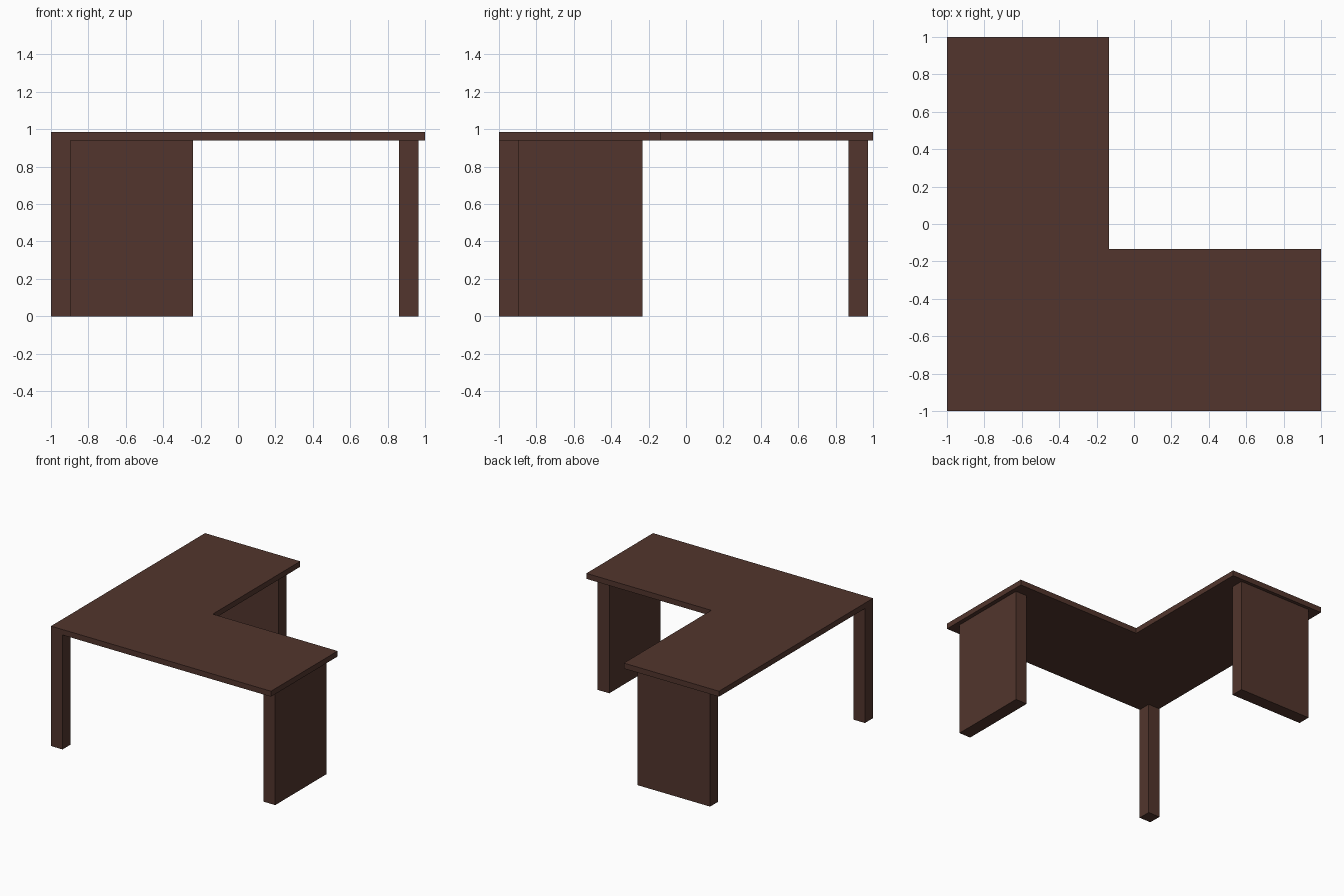
import bpy
import bmesh

if "Cube" in bpy.data.objects:
    bpy.data.objects.remove(bpy.data.objects["Cube"])

# one dark wood colour
wood = bpy.data.materials.new("dark brown wood")
wood.diffuse_color = (0.084, 0.036, 0.026, 1.0)
wood.use_nodes = True
wood.node_tree.nodes["Principled BSDF"].inputs["Base Color"].default_value = wood.diffuse_color

TOP, UNDER = 0.985, 0.94


def prism(name, outline, z0, z1):
    """Extrude a flat xy outline from z0 to z1."""
    bm = bmesh.new()
    face = bm.faces.new([bm.verts.new((x, y, z0)) for x, y in outline])
    ext = bmesh.ops.extrude_face_region(bm, geom=[face], use_keep_orig=True)
    for v in ext["geom"]:
        if isinstance(v, bmesh.types.BMVert):
            v.co.z = z1
    bmesh.ops.recalc_face_normals(bm, faces=bm.faces)
    mesh = bpy.data.meshes.new(name)
    bm.to_mesh(mesh)
    bm.free()
    mesh.materials.append(wood)
    obj = bpy.data.objects.new(name, mesh)
    bpy.context.collection.objects.link(obj)
    return obj


def support(name, x0, x1, y0, y1):
    """Upright board or post from the floor to the underside of the top."""
    return prism(name, [(x0, y0), (x1, y0), (x1, y1), (x0, y1)], 0.0, UNDER)


# L-shaped desk top
prism("desk_top", [(-1, -1), (1, -1), (1, -0.135), (-0.135, -0.135),
                   (-0.135, 1), (-1, 1)], UNDER, TOP)

# square post at the outer corner, flush with the top
support("corner_leg", -1.0, -0.895, -1.0, -0.895)

# wide panel legs near the end of each wing
support("right_panel_leg", 0.86, 0.965, -0.895, -0.232)
support("back_panel_leg", -0.9, -0.24, 0.868, 0.973)
